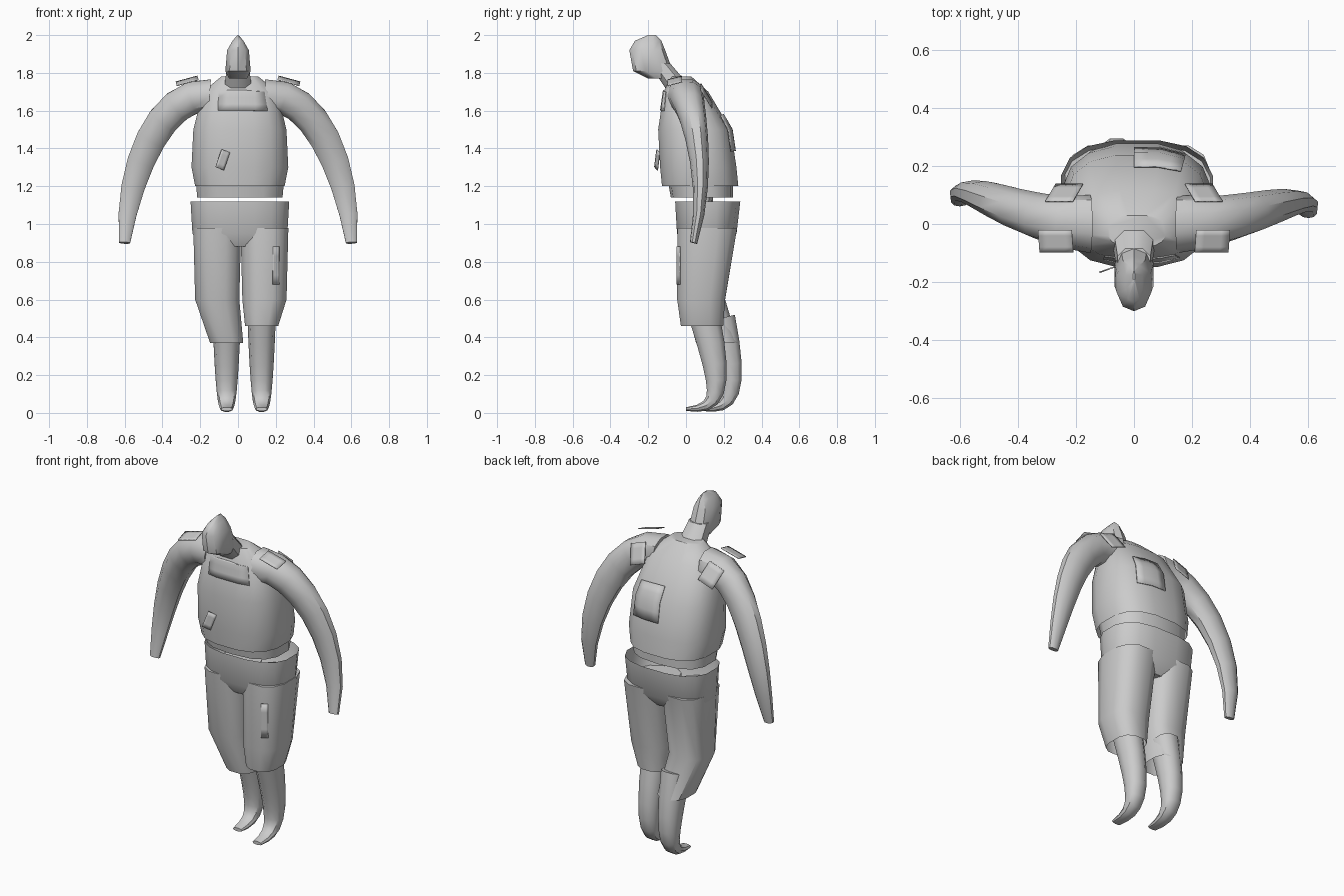
import bpy
import bmesh
from math import cos, sin, pi, radians, copysign
from mathutils import Vector

cube = bpy.data.objects.get("Cube")
if cube:
    bpy.data.objects.remove(cube, do_unlink=True)

grey = bpy.data.materials.new("plain grey")
grey.use_nodes = True
tone = (0.6, 0.6, 0.6, 1)
grey.diffuse_color = tone
grey.node_tree.nodes["Principled BSDF"].inputs["Base Color"].default_value = tone
parts = []


def finish(name, bm):
    """Turn the working mesh into a grey object."""
    mesh = bpy.data.meshes.new(name)
    bmesh.ops.recalc_face_normals(bm, faces=bm.faces)
    bm.to_mesh(mesh)
    bm.free()
    mesh.materials.append(grey)
    part = bpy.data.objects.new(name, mesh)
    bpy.context.collection.objects.link(part)
    parts.append(part)
    return part


def outline(sides, power):
    """Rounded box outline of unit size; lower power is boxier."""
    for step in range(sides):
        angle = 2 * pi * (step + 0.5) / sides
        across, deep = cos(angle), sin(angle)
        yield (copysign(abs(across) ** power, across),
               copysign(abs(deep) ** power, deep))


def skin(name, loops, cap_start, cap_end):
    """Join matching loops of points into one surface."""
    bm = bmesh.new()
    rings = [[bm.verts.new(point) for point in loop] for loop in loops]
    for lower, upper in zip(rings, rings[1:]):
        for i in range(len(lower)):
            bm.faces.new((lower[i - 1], lower[i], upper[i], upper[i - 1]))
    if cap_start:
        bm.faces.new(rings[0])
    if cap_end:
        bm.faces.new(rings[-1])
    return finish(name, bm)


def stack(name, rows, sides=14, power=0.75, cap_start=True, cap_end=True):
    """Level rings, each a centre x, height, half width, front y and back y."""
    loops = []
    for centre, height, half_width, front, back in rows:
        middle, half_depth = (front + back) / 2, (back - front) / 2
        loops.append([Vector((centre + across * half_width,
                              middle + deep * half_depth, height))
                      for across, deep in outline(sides, power)])
    return skin(name, loops, cap_start, cap_end)


def bezier(points, t):
    """Point on the curve steered by any number of control points."""
    points = [Vector(point) for point in points]
    while len(points) > 1:
        points = [a.lerp(b, t) for a, b in zip(points, points[1:])]
    return points[0]


def limb(name, controls, axis, half_width, half_depth, steps=8):
    """Tapering tube on a curve; axis fixes the direction of its depth."""
    loops = []
    for step in range(steps + 1):
        t = step / steps
        point = bezier(controls, t)
        ahead = bezier(controls, t + 0.01) - bezier(controls, t - 0.01)
        side = ahead.cross(axis).normalized()
        depth = side.cross(ahead).normalized()
        loops.append([point + side * across * half_width(t)
                      + depth * deep * half_depth(t)
                      for across, deep in outline(10, 0.9)])
    return skin(name, loops, True, True)


def flap(name, centre, width, height, turn, onto=None, hollow=False):
    """Thin cloth rectangle, laid on another part or pierced if asked."""
    bm = bmesh.new()
    corners = [(-width, -height), (width, -height), (width, height), (-width, height)]
    face = bm.faces.new([bm.verts.new((x / 2, y / 2, 0)) for x, y in corners])
    if hollow:
        bmesh.ops.inset_region(bm, faces=[face], thickness=width / 4)
        bmesh.ops.delete(bm, geom=[face], context='FACES')
    else:
        bmesh.ops.subdivide_edges(bm, edges=bm.edges, cuts=3, use_grid_fill=True)
    part = finish(name, bm)
    part.location = centre
    part.rotation_euler = [radians(angle) for angle in turn]
    if onto:
        wrap = part.modifiers.new("lay", 'SHRINKWRAP')
        wrap.target = onto
        wrap.wrap_mode = 'ABOVE_SURFACE'
        wrap.offset = 0.005
    cloth = part.modifiers.new("cloth", 'SOLIDIFY')
    cloth.thickness = 0.005


across_axis, depth_axis = Vector((1, 0, 0)), Vector((0, 1, 0))
middle = 0.01

# Stooped upper body: the shirt is open at the hem above the bare waist
shirt = stack("shirt", [
    (middle, 1.2, .24, -.13, .28),
    (middle, 1.3, .26, -.14, .27),
    (middle, 1.5, .25, -.15, .24),
    (middle, 1.7, .2, -.12, .12),
    (middle, 1.78, .1, -.08, .03)], sides=16, cap_start=False)
stack("waist", [
    (middle, 1.14, .23, -.08, .25),
    (middle, 1.25, .24, -.1, .25)])

# Head hanging forward on a short neck, with a ridged crown
stack("neck", [
    (0, 1.7, .08, -.1, .05),
    (0, 1.85, .06, -.2, -.08)], sides=8)
stack("head", [
    (0, 1.77, .05, -.2, -.06),
    (0, 1.81, .07, -.28, -.07),
    (0, 1.92, .06, -.3, -.11),
    (0, 1.97, .03, -.27, -.13),
    (0, 2, .003, -.2, -.16)], sides=10, power=0.85)

# Arms bowed outward, the right hand slightly further back
for name, side, hand in (("left_arm", 1, .04), ("right_arm", -1, .08)):
    limb(name, [(side * .15, 0, 1.68), (side * .4, 0, 1.7),
                (side * .58, hand + .1, 1.3), (side * .6, hand, .9)], depth_axis,
         half_width=lambda t: .09 - .06 * t ** 3,
         half_depth=lambda t: .1 - .08 * t)

# Trousers: open waistband, then one leg on each side with a torn hem
stack("trouser_hips", [
    (middle, 1.12, .265, -.06, .29),
    (middle, .95, .255, -.05, .27),
    (middle, .88, .22, -.01, .22)], sides=16, cap_start=False)


def leg(side_name, hip, ankle, hem, sweep):
    """Trouser leg and bare foot; sweep carries the lower leg backward."""
    trouser = stack(side_name + "_trouser_leg", [
        (hip, .98, .13, -.05, .275),
        (hip, .6, .12, sweep / 2 - .05, .21),
        (ankle, hem, .09, sweep - .03, sweep + .2)], sides=12, cap_end=False)
    limb(side_name + "_shin_and_foot", [
        (ankle, sweep + .1, .5), (ankle, sweep + .2, .1),
        (ankle, sweep + .18, .02), (ankle, sweep, .02)], across_axis,
        half_width=lambda t: .085 - .075 * t,
        half_depth=lambda t: .075 - .045 * t)
    return trouser


left_trouser = leg("left", hip=.14, ankle=.125, hem=.46, sweep=0)
leg("right", hip=-.11, ankle=-.06, hem=.37, sweep=.08)

# Cloth patches laid on the clothes
flap("chest_patch", (.03, -.2, 1.68), .3, .14, (90, 0, 0), onto=shirt)
flap("back_patch", (.09, .25, 1.5), .18, .23, (90, 0, 0), onto=shirt)
flap("thigh_patch", (.21, -.06, .78), .05, .2, (90, 0, 0), onto=left_trouser)

# Torn pocket with a loose fold inside its frame
pocket = Vector((-.08, -.155, 1.34))
flap("pocket_frame", pocket, .18, .17, (90, 5, 0), hollow=True)
flap("pocket_fold", pocket, .05, .1, (90, 20, 20))

# Loose shoulder flaps, in front and behind
for name, side in (("left", 1), ("right", -1)):
    flap(name + "_shoulder_flap", (side * .27, -.06, 1.76), .12, .08,
         (15, side * 15, 0))
    flap(name + "_rear_flap", (side * .24, .11, 1.68), .1, .12, (-60, side * 20, 0))

bpy.ops.object.select_all(action='DESELECT')
for part in parts:
    part.select_set(True)
bpy.context.view_layer.objects.active = shirt
bpy.ops.object.shade_smooth_by_angle(angle=radians(40))
